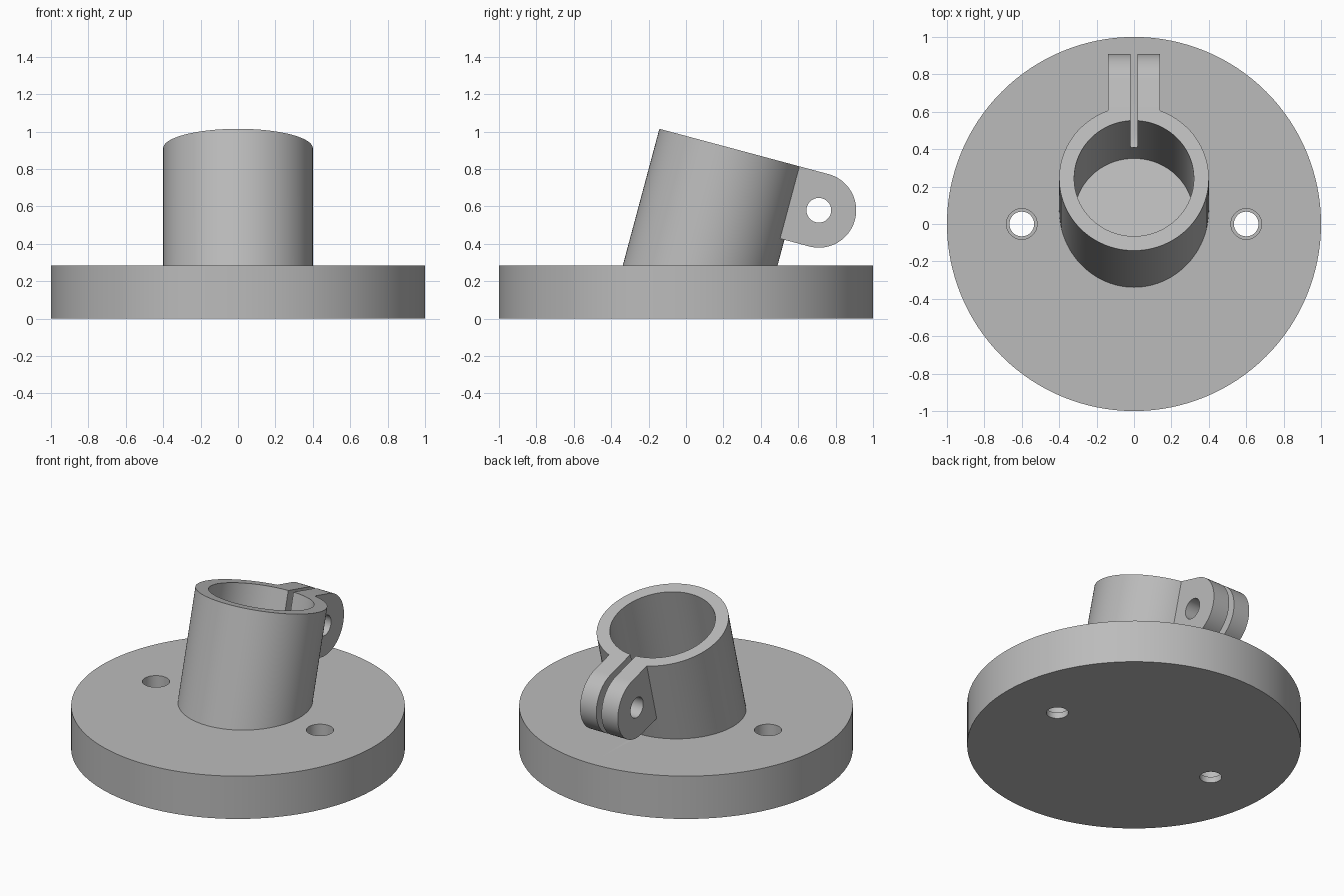
import bpy
import bmesh
from math import radians, cos, sin, pi
from mathutils import Matrix

if "Cube" in bpy.data.objects:
    bpy.data.objects.remove(bpy.data.objects["Cube"], do_unlink=True)

# Material
grey = bpy.data.materials.new("plain_grey")
grey.use_nodes = True
colour = (0.5, 0.5, 0.5, 1)
grey.diffuse_color = colour
grey.node_tree.nodes["Principled BSDF"].inputs["Base Color"].default_value = colour

# Frames: the sleeve leans back; sideways prisms map profile (y, z) and extrude along x
TILT = Matrix.Rotation(radians(-15), 4, 'X')
SIDEWAYS = Matrix(((0, 0, 1, 0), (1, 0, 0, 0), (0, 1, 0, 0), (0, 0, 0, 1)))
UPRIGHT = Matrix.Identity(4)


def prism(name, profile, low, high, frame):
    """Extrude a 2D profile from low to high in the given frame."""
    bm = bmesh.new()
    face = bm.faces.new([bm.verts.new((x, y, low)) for x, y in profile])
    extruded = bmesh.ops.extrude_face_region(bm, geom=[face])["geom"]
    verts = [v for v in extruded if isinstance(v, bmesh.types.BMVert)]
    bmesh.ops.translate(bm, verts=verts, vec=(0, 0, high - low))
    bmesh.ops.recalc_face_normals(bm, faces=bm.faces)
    bm.transform(frame)
    mesh = bpy.data.meshes.new(name)
    bm.to_mesh(mesh)
    bm.free()
    mesh.materials.append(grey)
    obj = bpy.data.objects.new(name, mesh)
    bpy.context.collection.objects.link(obj)
    return obj


def circle(radius, cx=0, cy=0, sides=96):
    return [(cx + radius * cos(2 * pi * i / sides), cy + radius * sin(2 * pi * i / sides))
            for i in range(sides)]


def combine(target, tool, operation):
    """Apply a boolean and discard the tool object."""
    mod = target.modifiers.new("combine", 'BOOLEAN')
    mod.object, mod.operation, mod.solver = tool, operation, 'EXACT'
    bpy.context.view_layer.objects.active = target
    bpy.ops.object.modifier_apply(modifier=mod.name)
    bpy.data.objects.remove(tool, do_unlink=True)


# Tilted sleeve
TOP = 0.943
sleeve = prism("sleeve", circle(0.4), 0.13, TOP, TILT)

# Clamp lug with a rounded end
LUG_Y, LUG_R = 0.536, 0.2
LUG_Z = TOP - LUG_R
arc = [(LUG_Y + LUG_R * cos(a), LUG_Z + LUG_R * sin(a))
       for a in (pi * (i / 40 - 0.5) for i in range(41))]
lug = prism("clamp_lug", [(0.33, TOP), (0.33, LUG_Z - LUG_R)] + arc,
            -0.138, 0.138, TILT @ SIDEWAYS)
combine(sleeve, lug, 'UNION')

# Clamp slit and cross-bolt hole
slit = [(0.2, 0.39), (0.9, 0.39), (0.9, 1.1), (0.2, 1.1)]
combine(sleeve, prism("slit", slit, -0.019, 0.019, TILT @ SIDEWAYS), 'DIFFERENCE')
combine(sleeve, prism("bolt_hole", circle(0.066, LUG_Y, LUG_Z, 48), -0.3, 0.3,
                      TILT @ SIDEWAYS), 'DIFFERENCE')

# Round flange joined with the sleeve, then bored out
mount = prism("flange_with_clamp_sleeve", circle(1, sides=128), 0, 0.283, UPRIGHT)
combine(mount, sleeve, 'UNION')
combine(mount, prism("bore", circle(0.32), 0.16, 1.2, TILT), 'DIFFERENCE')

# Counterbored screw holes on both sides
for side in (-1, 1):
    for radius, low in ((0.082, 0.04), (0.066, -0.1)):
        hole = prism("screw_hole", circle(radius, side * 0.6, 0, 48), low, 0.5, UPRIGHT)
        combine(mount, hole, 'DIFFERENCE')

# Smooth round walls, crisp edges
bpy.ops.object.select_all(action='DESELECT')
mount.select_set(True)
bpy.context.view_layer.objects.active = mount
bpy.ops.object.shade_smooth_by_angle(angle=radians(25))
